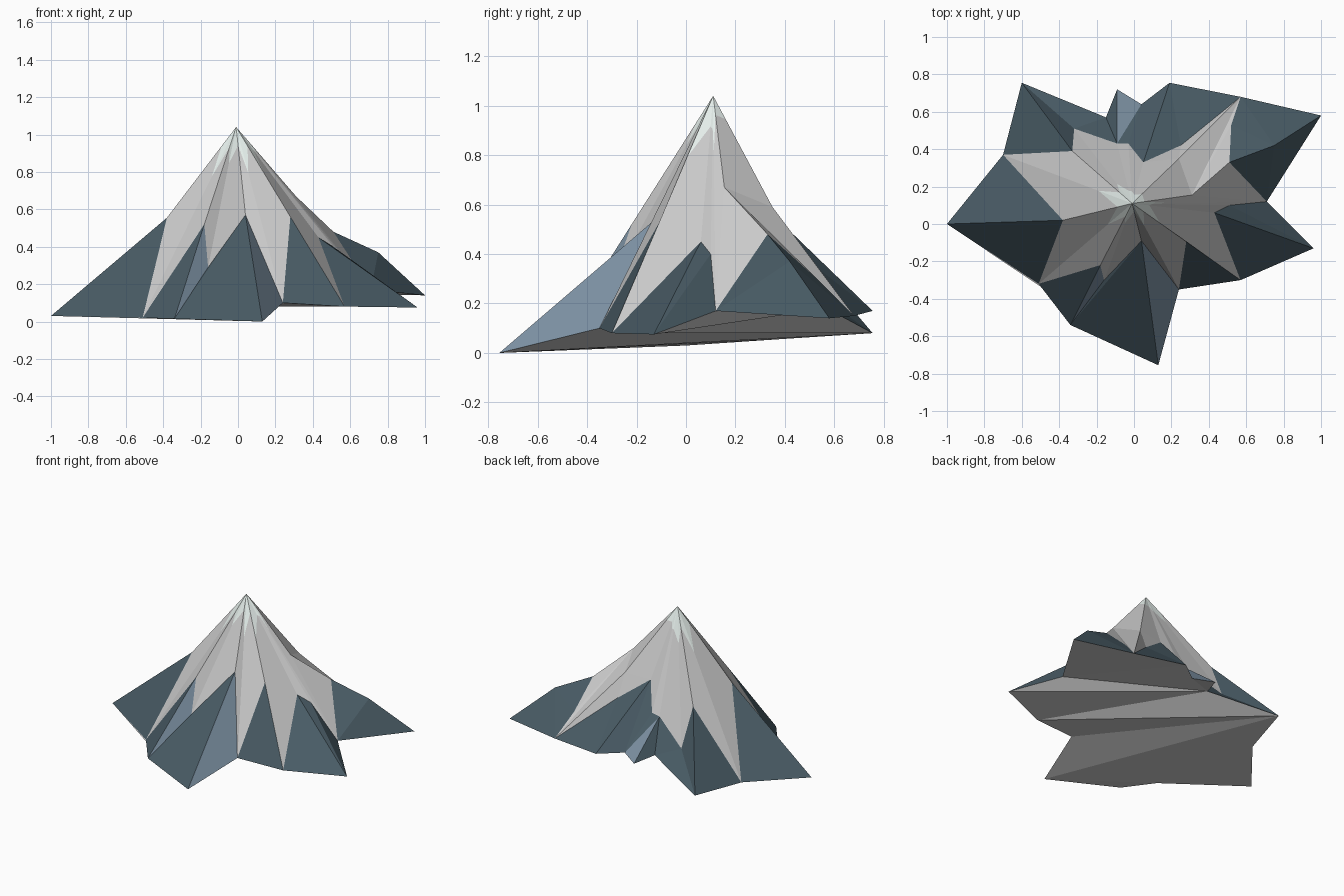
import bpy, bmesh
from mathutils import Vector

if "Cube" in bpy.data.objects:
    bpy.data.objects.remove(bpy.data.objects["Cube"])

# Rock boundary: ridge shoulders and gullies, counter-clockwise from the left
rock_pts = dict(
    a=(-.70, .37, .055), b=(-.38, .02, .555), c=(-.51, -.32, .02), d=(-.18, -.22, .52),
    e=(-.16, -.30, .29), f=(.04, -.09, .57), g=(.24, -.35, .10), h=(.28, -.09, .56),
    i=(.57, -.30, .08), j=(.43, .06, .45), k=(.51, .10, .40), l=(.71, .12, .17),
    r=(.31, .155, .67), s=(.24, .35, .59), p=(.05, .33, .58), q=(-.03, .43, .40),
    t=(-.09, .43, .39), u=(-.32, .51, .25), v=(-.33, .39, .51))
# Rock points further down the right-back ridge
low_pts = dict(m=(.51, .33, .48), n=(.52, .53, .30), o=(.57, .68, .15), w=(.25, .42, .43))
# Tips of the foothills
tips = dict(
    A=(-1, 0, .03), B=(-.34, -.54, .015), C=(.13, -.755, 0), D=(.96, -.13, .075),
    E=(1, .58, .14), M=(.75, .42, .37), F=(.19, .755, .17), G=(.04, .64, .175),
    H=(-.09, .72, .16), I=(-.15, .57, .18), J=(-.60, .755, .08))
P = {n: Vector(c) for n, c in {**rock_pts, **low_pts, **tips}.items()}
peak = Vector((-.01, .11, 1.04))


def material(name, rgb):
    m = bpy.data.materials.new(name)
    m.diffuse_color = (*rgb, 1)
    m.use_nodes = True
    m.node_tree.nodes["Principled BSDF"].inputs["Base Color"].default_value = m.diffuse_color
    return m


def build(name, faces, mat=None, down=False):
    """Flat-faced object from lists of points, all facing up (or down)."""
    bm = bmesh.new()
    for pts in faces:
        bm.faces.new([bm.verts.new(p) for p in pts])
    bmesh.ops.remove_doubles(bm, verts=bm.verts, dist=1e-4)
    bm.normal_update()
    for f in bm.faces:
        if (f.normal.z < 0) != down:
            f.normal_flip()
    me = bpy.data.meshes.new(name)
    bm.to_mesh(me)
    bm.free()
    ob = bpy.data.objects.new(name, me)
    bpy.context.collection.objects.link(ob)
    if mat:
        me.materials.append(mat)


def fans(*specs):
    """Each spec is a hub letter followed by the chain it fans out to."""
    return [(P[s[0]], P[x], P[y]) for s in specs for x, y in zip(s[1:], s[2:])]


# Snow cap and rock share a zigzag snow line part way down each crease
ring = list(rock_pts)
snow = {n: peak.lerp(P[n], .26 if P[n].z < .35 else .21) for n in ring}
pairs = list(zip(ring, ring[1:] + ring[:1]))
build("snow_cap", [(peak, snow[x], snow[y]) for x, y in pairs],
      material("snow", (.80, .88, .85)))
rock = [t for x, y in pairs for t in ((snow[x], P[x], P[y]), (snow[x], P[y], snow[y]))]
build("rock_slopes", rock + fans("rlm", "rmnos", "sowp"))

# Blue foothills around the rock
build("foothills",
      fans("Aabc", "Bcd", "BefC", "ghi", "Dijkl", "MElmnoE", "FowpG",
           "Gpqt", "HtI", "ItuJ", "Juva"),
      material("foothill_blue", (.066, .105, .13)))
# A few paler, icy facets
build("ice_facets", fans("Bde", "Cfg", "GtH"), material("ice_blue", (.2, .28, .36)))

# Creased underside closing the outline
build("base", fans("lEoFGI", "GHI", "IlDiJ", "JigCa", "CaAcB"), down=True)
